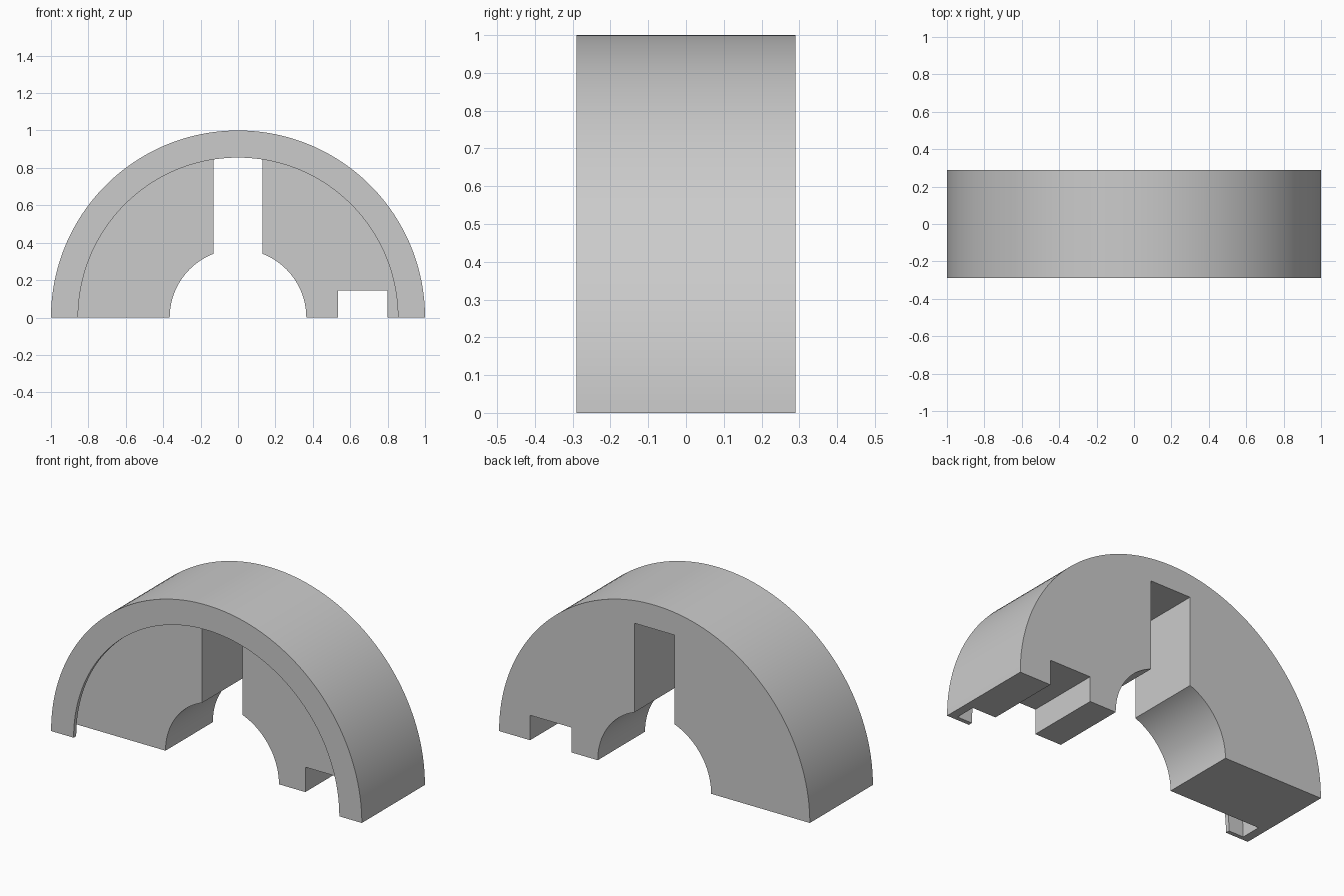
import bpy
import bmesh
from math import cos, sin, pi

cube = bpy.data.objects.get("Cube")
if cube:
    bpy.data.objects.remove(cube, do_unlink=True)

# Main sizes
HALF_DEPTH = 0.29
PLATE_FRONT = -0.145
LIP_BACK = -0.266
OUTER, GROOVE, LIP, BORE = 1.0, 0.95, 0.855, 0.365

grey = bpy.data.materials.new("light grey")
grey.use_nodes = True
colour = (0.6, 0.6, 0.6, 1)
grey.diffuse_color = colour
grey.node_tree.nodes["Principled BSDF"].inputs["Base Color"].default_value = colour


def extrude_profile(name, points, y0, y1):
    """Solid made by pushing an x-z outline from y0 to y1."""
    bm = bmesh.new()
    face = bm.faces.new([bm.verts.new((x, y0, z)) for x, z in points])
    ext = bmesh.ops.extrude_face_region(bm, geom=[face])
    verts = [v for v in ext["geom"] if isinstance(v, bmesh.types.BMVert)]
    bmesh.ops.translate(bm, verts=verts, vec=(0, y1 - y0, 0))
    bmesh.ops.recalc_face_normals(bm, faces=bm.faces)
    mesh = bpy.data.meshes.new(name)
    bm.to_mesh(mesh)
    bm.free()
    mesh.materials.append(grey)
    obj = bpy.data.objects.new(name, mesh)
    bpy.context.collection.objects.link(obj)
    return obj


def arch(radius, skirt=0.0, steps=96):
    """Half disc outline, optionally extended below the ground."""
    pts = [(radius * cos(pi * i / steps), radius * sin(pi * i / steps))
           for i in range(steps + 1)]
    pts[0], pts[-1] = (radius, 0), (-radius, 0)
    if skirt:
        pts += [(-radius, -skirt), (radius, -skirt)]
    return pts


def box(x0, x1, top):
    return [(x0, -0.2), (x1, -0.2), (x1, top), (x0, top)]


# Half-round housing
body = extrude_profile("half_round_housing", arch(OUTER), -HALF_DEPTH, HALF_DEPTH)

# Openings: front recess behind a thin lip, groove, bore, slot and notch
cutters = [
    extrude_profile("groove_cutter", arch(GROOVE, 0.2), LIP_BACK, PLATE_FRONT),
    extrude_profile("front_opening_cutter", arch(LIP, 0.2), -0.4, -0.2),
    extrude_profile("bore_cutter", arch(BORE, 0.2), -0.2, 0.4),
    extrude_profile("slot_cutter", box(-0.13, 0.13, 0.86), -0.2, 0.4),
    extrude_profile("notch_cutter", box(0.535, 0.8, 0.145), -0.2, 0.4),
]

bpy.ops.object.select_all(action="DESELECT")
body.select_set(True)
bpy.context.view_layer.objects.active = body
for cutter in cutters:
    cutter.hide_render = True
    mod = body.modifiers.new(cutter.name, "BOOLEAN")
    mod.operation = "DIFFERENCE"
    mod.solver = "EXACT"
    mod.object = cutter
    bpy.ops.object.modifier_apply(modifier=mod.name)
    bpy.data.objects.remove(cutter, do_unlink=True)

# Smooth arcs, sharp corners
bpy.ops.object.shade_smooth_by_angle()
